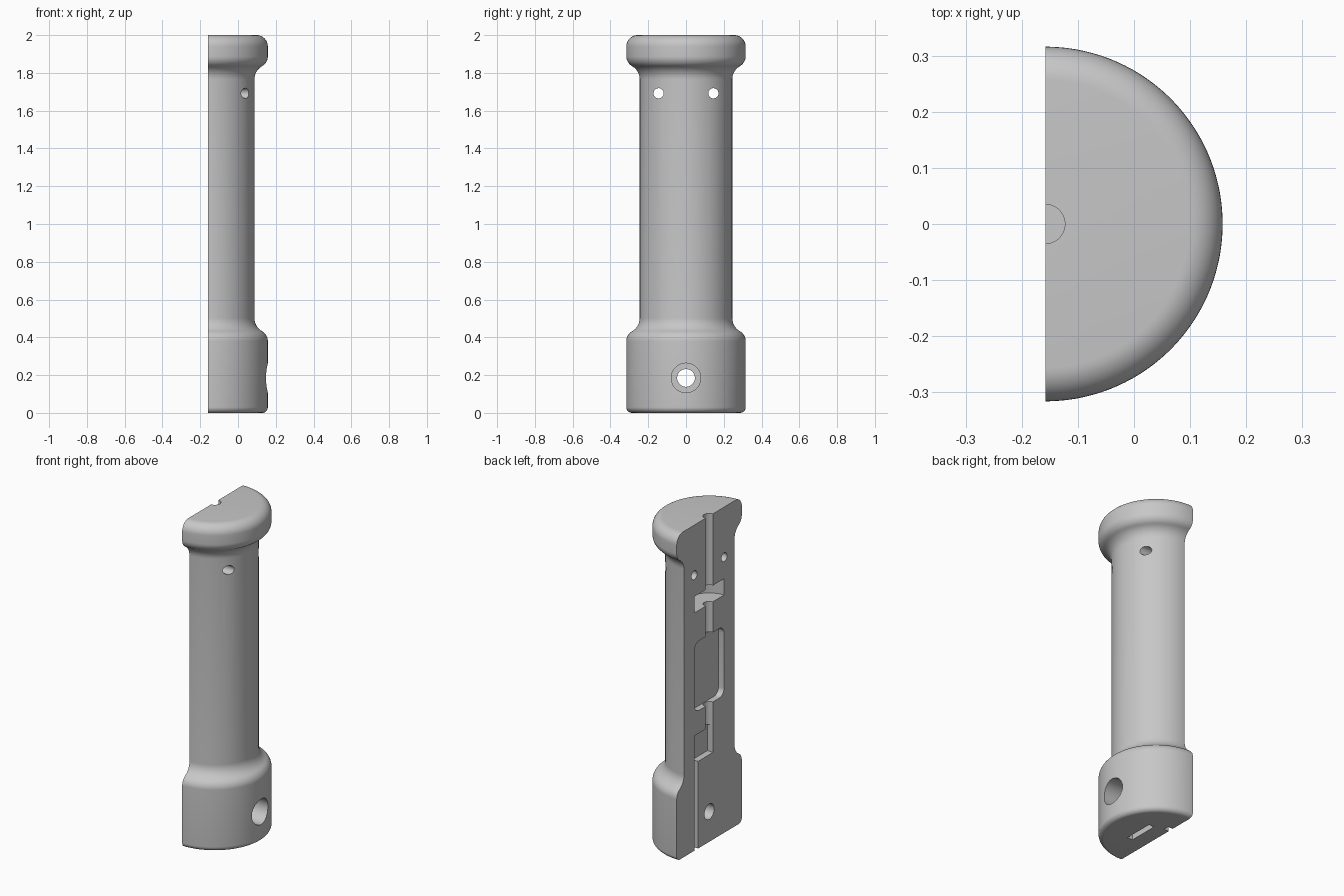
import bpy, bmesh, math
from mathutils import Matrix, Vector

if "Cube" in bpy.data.objects:
    bpy.data.objects.remove(bpy.data.objects["Cube"], do_unlink=True)

FLAT = -0.158          # x of the flat mating face, also the turning axis
SEGMENTS = 128

grey = bpy.data.materials.new("plain_grey")
grey.use_nodes = True
grey.diffuse_color = (0.57, 0.57, 0.57, 1)
grey.node_tree.nodes["Principled BSDF"].inputs["Base Color"].default_value = grey.diffuse_color


def arc(cx, cz, r, start, end, steps=10):
    angles = [math.radians(start + (end - start) * i / steps) for i in range(steps + 1)]
    return [(cx + r * math.cos(a), cz + r * math.sin(a)) for a in angles]


def make_object(name, bm):
    bmesh.ops.recalc_face_normals(bm, faces=bm.faces)
    mesh = bpy.data.meshes.new(name)
    bm.to_mesh(mesh)
    bm.free()
    mesh.materials.append(grey)
    obj = bpy.data.objects.new(name, mesh)
    bpy.context.collection.objects.link(obj)
    return obj


# Turned handle: foot, shaft and rounded knob
profile = arc(0.286, 0.03, 0.03, -90, 0)
profile += arc(0.256, 0.38, 0.06, 0, 60) + arc(0.327, 0.503, 0.082, 240, 180)[1:]
profile += arc(0.327, 1.765, 0.082, 180, 120) + arc(0.256, 1.888, 0.06, -60, 0)[1:]
profile += arc(0.256, 1.94, 0.06, 0, 90)

bm = bmesh.new()
rings = []
for r, z in profile:
    turns = [math.tau * (i + 0.5) / SEGMENTS for i in range(SEGMENTS)]
    rings.append([bm.verts.new((FLAT + r * math.cos(a), r * math.sin(a), z)) for a in turns])
for low, high in zip(rings, rings[1:]):
    for i in range(SEGMENTS):
        bm.faces.new((low[i - 1], low[i], high[i], high[i - 1]))
bm.faces.new(rings[0])
bm.faces.new(rings[-1])
handle = make_object("handle_half", bm)


# Cutter helpers; depths are measured inward from the flat face
def box(name, d0, d1, y0, y1, z0, z1, corner=0):
    bm = bmesh.new()
    bmesh.ops.create_cube(bm, size=1)
    bmesh.ops.scale(bm, verts=bm.verts, vec=(d1 - d0, y1 - y0, z1 - z0))
    bmesh.ops.translate(bm, verts=bm.verts,
                        vec=(FLAT + (d0 + d1) / 2, (y0 + y1) / 2, (z0 + z1) / 2))
    if corner:
        along_x = [e for e in bm.edges if abs(e.verts[0].co.x - e.verts[1].co.x) > 0.001]
        bmesh.ops.bevel(bm, geom=along_x, offset=corner, segments=8, profile=0.5,
                        affect="EDGES")
    return make_object(name, bm)


def rod(name, radius, start, end, sides=40):
    start, end = Vector(start), Vector(end)
    span = end - start
    bm = bmesh.new()
    bmesh.ops.create_cone(bm, cap_ends=True, segments=sides, radius1=radius,
                          radius2=radius, depth=span.length)
    half_step = Matrix.Rotation(math.pi / sides, 3, "Z")
    turn = span.to_track_quat("Z", "Y").to_matrix() @ half_step
    bmesh.ops.rotate(bm, verts=bm.verts, matrix=turn)
    bmesh.ops.translate(bm, verts=bm.verts, vec=(start + end) / 2)
    return make_object(name, bm)


cutters = [
    # Half space behind the mating face
    box("half_space", -0.6, 0, -0.6, 0.6, -0.3, 2.3),
    # Central half-round groove and the recesses along it
    rod("upper_groove", 0.035, (FLAT, 0, 1.21), (FLAT, 0, 2.1)),
    rod("lower_groove", 0.035, (FLAT, 0, 0.56), (FLAT, 0, 0.91)),
    rod("disc_recess", 0.145, (FLAT, 0, 1.46), (FLAT, 0, 1.56), 64),
    box("main_recess", -0.11, 0.037, -0.143, 0.143, 0.845, 1.272, 0.045),
    box("side_recess", -0.12, 0.039, -0.037, 0.144, 0.535, 0.705),
    box("side_channel", -0.13, 0.034, 0.108, 0.1425, -0.1, 0.6),
    # Bolt hole with counterbore, and nut slot in the base
    rod("bolt_hole", 0.047, (FLAT - 0.1, 0, 0.185), (0.4, 0, 0.185)),
    rod("bolt_counterbore", 0.078, (FLAT + 0.17, 0, 0.185), (0.45, 0, 0.185), 48),
    box("nut_slot", 0.092, 0.128, -0.092, 0.092, -0.15, 0.275),
]
# Pair of pin holes below the knob
for side, y in (("left", 0.145), ("right", -0.145)):
    cutters.append(rod(side + "_pin_hole", 0.027, (FLAT - 0.1, y, 1.692), (0.4, y, 1.692)))

bpy.ops.object.select_all(action="DESELECT")
bpy.context.view_layer.objects.active = handle
handle.select_set(True)
for cutter in cutters:
    cutter.hide_render = True
    cut = handle.modifiers.new(cutter.name, "BOOLEAN")
    cut.operation = "DIFFERENCE"
    cut.solver = "EXACT"
    cut.object = cutter
    bpy.ops.object.modifier_apply(modifier=cut.name)
    bpy.data.objects.remove(cutter, do_unlink=True)

bpy.ops.object.shade_smooth_by_angle(angle=math.radians(30))
